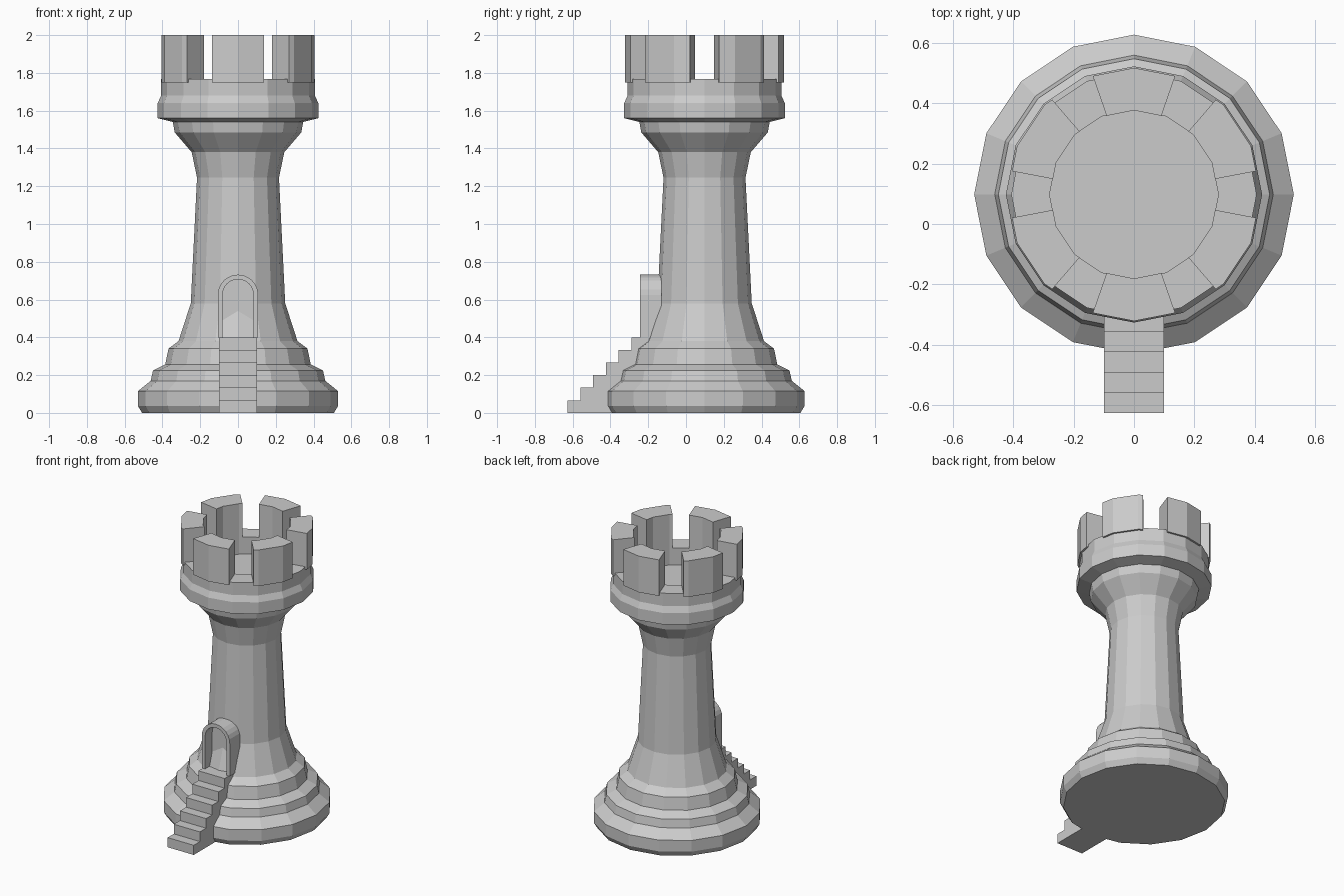
import bpy, bmesh
from math import pi, sin, cos, radians

if "Cube" in bpy.data.objects:
    bpy.data.objects.remove(bpy.data.objects["Cube"])

SIDES = 16
CY = 0.098  # tower axis offset in y


def make_object(name, bm):
    bmesh.ops.remove_doubles(bm, verts=bm.verts, dist=1e-5)
    bmesh.ops.recalc_face_normals(bm, faces=bm.faces)
    mesh = bpy.data.meshes.new(name)
    bm.to_mesh(mesh)
    bm.free()
    ob = bpy.data.objects.new(name, mesh)
    bpy.context.collection.objects.link(ob)
    return ob


def lathe(name, profile):
    bm = bmesh.new()
    verts = [bm.verts.new((r, 0, z)) for r, z in profile]
    edges = [bm.edges.new(p) for p in zip(verts, verts[1:])]
    bmesh.ops.spin(bm, geom=verts + edges, cent=(0, 0, 0), axis=(0, 0, 1),
                   angle=2 * pi, steps=SIDES)
    bmesh.ops.translate(bm, verts=bm.verts, vec=(0, CY, 0))
    return make_object(name, bm)


def prism(name, outline, vec):
    """Extrude a closed 3D outline along a vector."""
    bm = bmesh.new()
    face = bm.faces.new([bm.verts.new(p) for p in outline])
    ext = bmesh.ops.extrude_face_region(bm, geom=[face], use_keep_orig=True)
    moved = [g for g in ext["geom"] if isinstance(g, bmesh.types.BMVert)]
    bmesh.ops.translate(bm, verts=moved, vec=vec)
    return make_object(name, bm)


def ring_point(radius, deg, z):
    """Point on the 16-sided ring, at any angle."""
    step = 360 / SIDES
    off = deg % step - step / 2
    r = radius * cos(pi / SIDES) / cos(radians(off))
    return (r * cos(radians(deg)), CY + r * sin(radians(deg)), z)


def arch(half, base, spring, y, n=12):
    pts = [(half, y, base)]
    pts += [(half * cos(pi * i / n), y, spring + half * sin(pi * i / n)) for i in range(n + 1)]
    return pts + [(-half, y, base)]


# Tower body with stepped base, flared collar and sunken floor
lathe("tower_body", [
    (0, 0), (0.508, 0), (0.53, 0.037), (0.53, 0.115), (0.462, 0.17), (0.45, 0.225),
    (0.385, 0.257), (0.368, 0.34), (0.315, 0.38), (0.25, 0.58), (0.217, 1.245),
    (0.245, 1.38), (0.335, 1.485), (0.345, 1.54), (0.425, 1.56), (0.425, 1.64),
    (0.407, 1.68), (0.407, 1.768), (0.28, 1.768), (0.28, 1.65), (0, 1.65)])

# Six battlement blocks
for k in range(6):
    a, b = 30 + 60 * k - 19.2, 30 + 60 * k + 19.2
    corners = [i * 22.5 for i in range(SIDES) if a < i * 22.5 < b]
    angles = [a] + corners + [b]
    outline = [ring_point(0.42, t, 1.75) for t in angles]
    outline += [ring_point(0.279, t, 1.75) for t in reversed(angles)]
    prism(f"battlement_{k + 1}", outline, (0, 0, 0.25))

# Solid staircase
front, tread, rise = -0.627, 0.0675, 0.4 / 6
steps = [(-0.1, front, 0)]
for i in range(6):
    y = front + tread * i
    steps += [(-0.1, y, rise * (i + 1)), (-0.1, y + tread if i < 5 else -0.12, rise * (i + 1))]
steps.append((-0.1, -0.12, 0))
prism("staircase", steps, (0.2, 0, 0))

# Doorway frame: arch band extruded back into the tower
bm = bmesh.new()
loops = [[bm.verts.new(p) for p in arch(h, 0.4, 0.625, y)]
         for h, y in ((0.107, -0.243), (0.082, -0.243), (0.082, -0.13), (0.107, -0.13))]
for p, q in zip(loops, loops[1:] + loops[:1]):
    for i in range(len(p) - 1):
        bm.faces.new((p[i], p[i + 1], q[i + 1], q[i]))
for i in (0, -1):
    bm.faces.new([l[i] for l in loops])
make_object("door_frame", bm)

# Recessed door panel
prism("door", arch(0.083, 0.4, 0.625, -0.165), (0, 0.035, 0))
